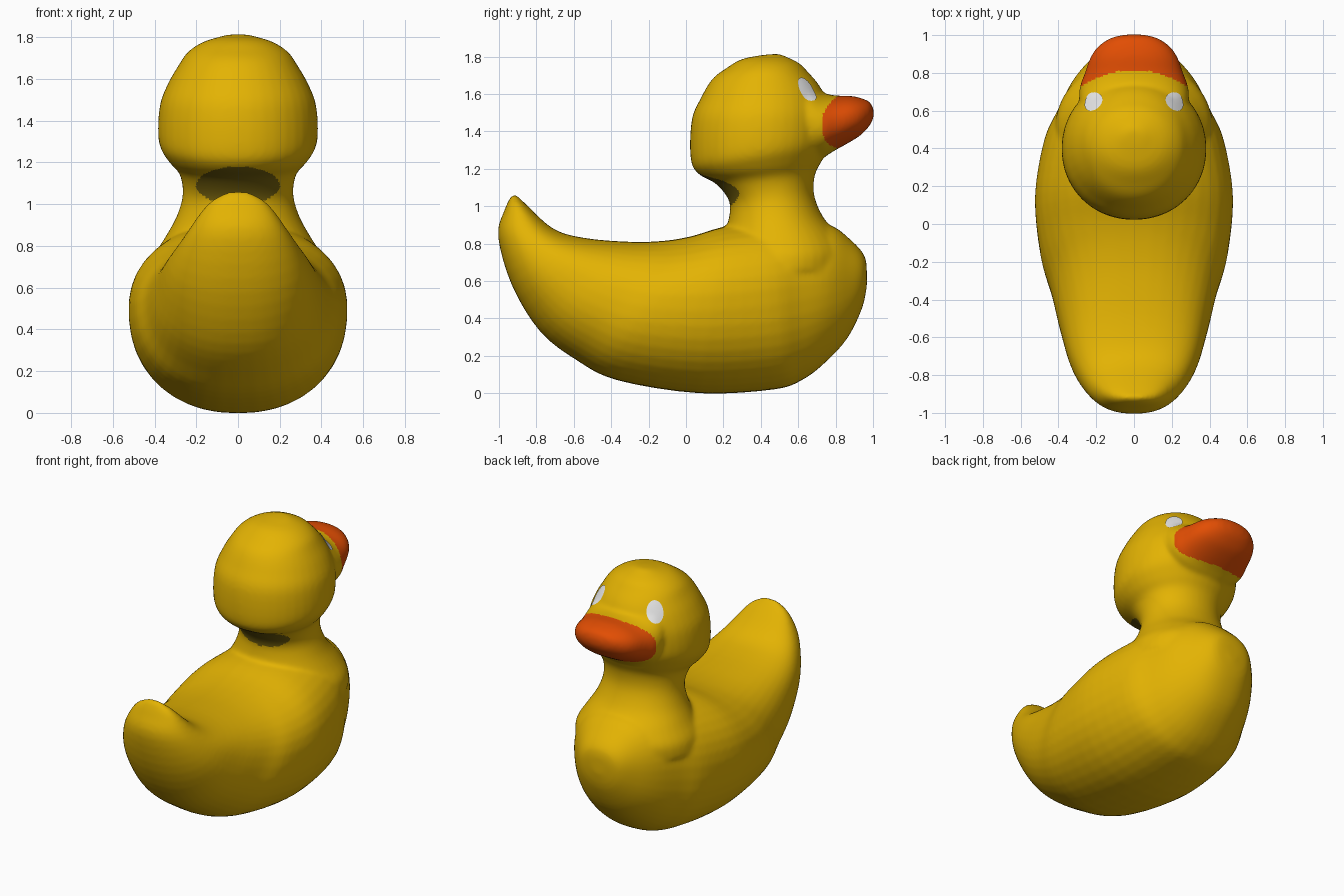
import bpy, bmesh, math
from mathutils import Vector
from mathutils.bvhtree import BVHTree

if "Cube" in bpy.data.objects:
    bpy.data.objects.remove(bpy.data.objects["Cube"])


def material(name, rgb):
    m = bpy.data.materials.new(name)
    m.diffuse_color = (*rgb, 1)
    m.use_nodes = True
    m.node_tree.nodes["Principled BSDF"].inputs["Base Color"].default_value = m.diffuse_color
    return m


yellow = material("duck_yellow", (0.77, 0.45, 0.001))
orange = material("beak_orange", (0.76, 0.075, 0.001))
olive = material("nape_olive", (0.17, 0.115, 0.004))
white = material("eye_white", (0.8, 0.8, 0.8))


def finish(name, bm, mats):
    for f in bm.faces:
        f.smooth = True
    me = bpy.data.meshes.new(name)
    bm.to_mesh(me)
    bm.free()
    for m in mats:
        me.materials.append(m)
    ob = bpy.data.objects.new(name, me)
    bpy.context.collection.objects.link(ob)
    return ob


def smooth_sections(secs, steps):
    """Catmull-Rom interpolation between the section parameters."""
    out = []
    for i in range(len(secs) - 1):
        a, b, c = secs[max(i - 1, 0)], secs[i], secs[i + 1]
        d = secs[min(i + 2, len(secs) - 1)]
        for s in range(steps):
            t = s / steps
            out.append([0.5 * (2 * q + (r - p) * t + (2 * p - 5 * q + 4 * r - u) * t * t
                               + (3 * q - p - 3 * r + u) * t ** 3)
                        for p, q, r, u in zip(a, b, c, d)])
    return out + [list(secs[-1])]


def loft(bm_all, secs, seg=40, steps=4, power=2.0, skew=0.0):
    """Add a closed skin of rings; each section is (y1, z1, y2, z2, half width)."""
    bm = bmesh.new()
    rings = []
    for y1, z1, y2, z2, w in smooth_sections(secs, steps):
        ring = []
        for k in range(seg):
            a = 2 * math.pi * k / seg
            c, s = (math.copysign(abs(v) ** (2 / power), v) for v in (math.cos(a), math.sin(a)))
            ring.append(bm.verts.new((w * c * (1 + skew * s), (y1 + y2) / 2 + (y2 - y1) / 2 * s,
                                      (z1 + z2) / 2 + (z2 - z1) / 2 * s)))
        rings.append(ring)
    for r, q in zip(rings, rings[1:]):
        for k in range(seg):
            n = (k + 1) % seg
            bm.faces.new((r[k], r[n], q[n], q[k]))
    bm.faces.new(rings[0])
    bm.faces.new(rings[-1])
    bmesh.ops.recalc_face_normals(bm, faces=bm.faces)
    part = bpy.data.meshes.new("part")
    bm.to_mesh(part)
    bm.free()
    bm_all.from_mesh(part)
    bpy.data.meshes.remove(part)


shell = bmesh.new()

# Body: sections from the raised tail to the chest (belly point, back point, width)
loft(shell, [
    (-0.935, 1.055, -0.91, 1.062, 0.05),
    (-0.97, 0.98, -0.86, 1.015, 0.145),
    (-1.005, 0.84, -0.71, 0.88, 0.245),
    (-0.93, 0.575, -0.54, 0.83, 0.335),
    (-0.78, 0.33, -0.30, 0.81, 0.395),
    (-0.59, 0.18, -0.12, 0.815, 0.44),
    (-0.37, 0.07, 0.03, 0.84, 0.495),
    (0.07, 0.0, 0.20, 0.89, 0.523),
    (0.47, 0.02, 0.42, 0.92, 0.475),
    (0.62, 0.07, 0.60, 0.93, 0.40),
    (0.74, 0.16, 0.77, 0.90, 0.325),
    (0.86, 0.29, 0.87, 0.83, 0.235),
    (0.94, 0.45, 0.955, 0.735, 0.14),
    (0.967, 0.57, 0.967, 0.63, 0.03),
], power=2.25, skew=0.07)

# Head and neck: sections from inside the body up (back point, front point, width)
loft(shell, [
    (0.13, 0.66, 0.87, 0.66, 0.42),
    (0.16, 0.75, 0.87, 0.75, 0.405),
    (0.20, 0.84, 0.82, 0.84, 0.35),
    (0.23, 0.94, 0.735, 0.94, 0.295),
    (0.23, 1.03, 0.685, 1.06, 0.265),
    (0.16, 1.12, 0.69, 1.17, 0.28),
    (0.07, 1.17, 0.73, 1.25, 0.335),
    (0.025, 1.25, 0.77, 1.35, 0.38),
    (0.03, 1.46, 0.775, 1.47, 0.376),
    (0.08, 1.58, 0.75, 1.57, 0.337),
    (0.14, 1.68, 0.71, 1.65, 0.285),
    (0.215, 1.738, 0.65, 1.72, 0.24),
    (0.30, 1.787, 0.60, 1.768, 0.165),
    (0.42, 1.81, 0.50, 1.815, 0.05),
], power=2.06)

# Beak: upright sections from inside the head to the tip
loft(shell, [
    (0.52, 1.26, 0.52, 1.68, 0.26),
    (0.62, 1.25, 0.63, 1.675, 0.287),
    (0.72, 1.255, 0.72, 1.612, 0.288),
    (0.79, 1.295, 0.80, 1.592, 0.262),
    (0.88, 1.345, 0.88, 1.59, 0.232),
    (0.94, 1.385, 0.94, 1.577, 0.19),
    (0.988, 1.44, 0.985, 1.555, 0.12),
    (1.004, 1.48, 1.004, 1.515, 0.04),
], power=2.2)

# Melt the parts into one moulded skin
rough = finish("rough_shell", shell, [])
remesh = rough.modifiers.new("melt", 'REMESH')
remesh.mode = 'VOXEL'
remesh.voxel_size = 0.0115
soften = rough.modifiers.new("soften", 'SMOOTH')
soften.factor = 0.5
soften.iterations = 16
graph = bpy.context.evaluated_depsgraph_get()
skin = bmesh.new()
skin.from_mesh(bpy.data.meshes.new_from_object(rough.evaluated_get(graph)))
bpy.data.objects.remove(rough)

# Paint the beak in front of a curved line, and the oval on the nape
for f in skin.faces:
    c = f.calc_center_median()
    f.material_index = 0
    if c.z > 1.27 and c.y > 0.815 - 0.08 * (c.x / 0.27) ** 2:
        f.material_index = 1
    elif 0 < c.y < 0.29 and (c.x / 0.2) ** 2 + ((c.z - 1.09) / 0.09) ** 2 < 1:
        f.material_index = 2
tree = BVHTree.FromBMesh(skin)
finish("duck_skin", skin, [yellow, orange, olive])

# Eyes: thin oval plates laid onto the head surface
for side, label in ((-1, "left_eye"), (1, "right_eye")):
    target = Vector((side * 0.223, 0.655, 1.635))
    out = Vector((side * 0.45, 0.5, 0.7)).normalized()
    across = out.cross(Vector((0, 0, 1))).normalized()
    up = across.cross(out)
    bm = bmesh.new()

    def on_head(r, a):
        p = target + out * 0.3 + across * (0.054 * r * math.cos(a)) + up * (0.074 * r * math.sin(a))
        hit = tree.ray_cast(p, -out)[0]
        return bm.verts.new((hit or p - out * 0.3) + out * 0.005)

    rings = [[on_head(r, math.tau * k / 24) for k in range(24)] for r in (0.25, 0.5, 0.75, 1.0)]
    bm.faces.new(rings[0])
    for r, q in zip(rings, rings[1:]):
        for k in range(24):
            n = (k + 1) % 24
            bm.faces.new((r[k], q[k], q[n], r[n]))
    for f in bm.faces:
        f.normal_update()
        if f.normal.dot(out) < 0:
            f.normal_flip()
    finish(label, bm, [white])
